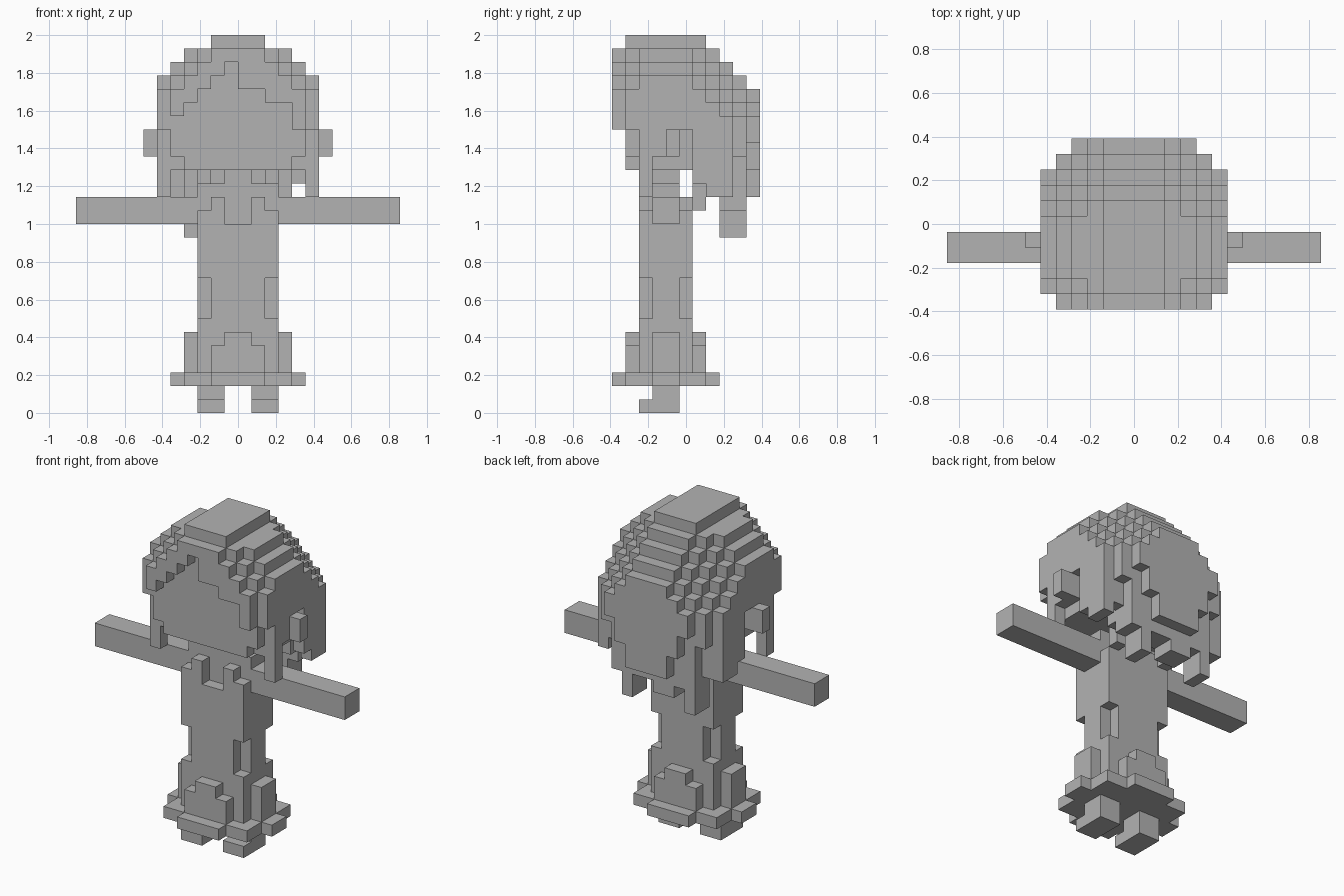
import bpy, bmesh, math

if "Cube" in bpy.data.objects:
    bpy.data.objects.remove(bpy.data.objects["Cube"])

U = 2 / 28          # edge of one block
DEPTH = 5.5         # blocks from the front to the middle

grey = bpy.data.materials.new("plain grey")
grey.diffuse_color = (0.45, 0.45, 0.45, 1)
grey.use_nodes = True
grey.node_tree.nodes["Principled BSDF"].inputs["Base Color"].default_value = grey.diffuse_color

parts = {}


def cells(x0, x1, y0, y1, z0, z1):
    return {(x, y, z) for x in range(x0, x1) for y in range(y0, y1) for z in range(z0, z1)}


def fill(name, *box):
    parts.setdefault(name, set()).update(cells(*box))


def cut(name, *box):
    parts[name] -= cells(*box)


def both(action, name, x0, x1, *rest):
    action(name, x0, x1, *rest)
    action(name, -x1, -x0, *rest)


# Legs and feet
for side, a, b in (("left", -3, -1), ("right", 1, 3)):
    fill(side + "_leg", a, b, 3, 5, 0, 2)
    fill(side + "_foot", a, b, 2, 3, 0, 1)

# Skirt: stepped round hem with bumps on each side
for w, y0, y1 in ((2, 0, 8), (3, 1, 7), (4, 1, 7), (5, 3, 5)):
    fill("skirt", -w, w, y0, y1, 2, 3)
for w, top in ((1, 6), (2, 5)):
    fill("skirt", -w, w, 1, 7, 3, top)
fill("skirt", -4, 4, 3, 5, 3, 6)

# Torso with notched waist corners
fill("torso", -3, 3, 2, 6, 3, 14)
for y in (2, 5):
    both(cut, "torso", 2, 3, y, y + 1, 7, 10)
    both(fill, "torso", 2, 3, y, y + 1, 14, 15)
    both(fill, "torso", 1, 2, y, y + 1, 14, 16)
fill("torso", -1, 1, 5, 6, 14, 16)

# Shoulders, neck and arms
fill("shoulders", -3, 3, 3, 5, 14, 17)
fill("neck", -1, 1, 3, 5, 17, 18)
fill("left_arm", -12, -3, 3, 5, 14, 16)
fill("right_arm", 3, 12, 3, 5, 14, 16)

# Head with clipped lower corners
fill("head", -5, 5, 1, 8, 18, 24)
both(cut, "head", 4, 5, 1, 2, 18, 19)

# Hair crown: each layer is a block stepped diagonally at its corners
fill("hair", -2, 2, 1, 7, 27, 28)
for z in range(18, 27):
    for w in range(2, 7):
        front = max(0, w - 2 - (26 - z)) if z > 23 else max(0, w - 5)
        back = min(11, 8 + (26 - z) - (w - 2))
        back = min(back, {5: 10, 6: 9}.get(w, 11))
        if w <= min(6, 4 + 26 - z):
            lo = front if z >= 24 else (8 if w < 6 else 2)
            if z in (21, 22, 23) and w == 6:
                lo = 1
            both(fill, "hair", w - 1, w, lo, back, z, z + 1)
            if w == 2:
                fill("hair", -1, 1, lo, back, z, z + 1)

# Fringe: hanging lengths across the forehead
for x, bottom in zip(range(-5, 5), (22, 23, 24, 25, 26, 24, 24, 23, 23, 21)):
    fill("hair", x, x + 1, 0, 1, bottom, 24)
    if bottom > 24:
        cut("hair", x, x + 1, 0, 1, 24, bottom)
        fill("head", x, x + 1, 1, 2, 24, bottom)

# Side locks and openings around the ears
both(cut, "hair", 5, 6, 3, 4, 18, 19)
both(cut, "hair", 5, 6, 4, 6, 18, 21)
both(fill, "hair", 5, 6, 2, 3, 16, 18)
both(fill, "hair", 5, 6, 6, 7, 17, 18)
both(fill, "hair", 5, 6, 7, 9, 16, 18)

# Back hair: stepped panel above ragged hanging ends
both(cut, "hair", 3, 4, 10, 11, 18, 20)
fill("hair", -2, 2, 10, 11, 16, 18)
both(cut, "hair", 4, 5, 9, 10, 18, 19)
fill("hair", -4, 4, 8, 10, 15, 18)
both(fill, "hair", 4, 5, 8, 9, 17, 18)
fill("hair", -5, -4, 8, 9, 16, 17)
fill("hair", -4, -3, 8, 10, 13, 15)
fill("hair", -2, 0, 8, 10, 14, 15)
fill("hair", 2, 3, 8, 10, 13, 15)
both(fill, "hair", 2, 4, 7, 8, 16, 18)
both(fill, "hair", 2, 3, 6, 7, 15, 18)

# Ears
fill("left_ear", -7, -5, 4, 5, 19, 21)
fill("right_ear", 5, 7, 4, 5, 19, 21)

# Turn each part's blocks into a skin, leaving out buried faces
taken = set().union(*parts.values())
used = set()
for name, blocks in parts.items():
    bm = bmesh.new()
    verts = {}
    blocks = blocks - used
    used |= blocks
    for c in sorted(blocks):
        for axis in range(3):
            for step in (0, 1):
                n = list(c)
                n[axis] += 2 * step - 1
                if tuple(n) in taken:
                    continue
                a, b = (axis + 1) % 3, (axis + 2) % 3
                ring = []
                for da, db in ((0, 0), (1, 0), (1, 1), (0, 1)):
                    p = list(c)
                    p[axis] += step
                    p[a] += da
                    p[b] += db
                    p = tuple(p)
                    if p not in verts:
                        verts[p] = bm.verts.new((p[0] * U, (p[1] - DEPTH) * U, p[2] * U))
                    ring.append(verts[p])
                bm.faces.new(ring if step else ring[::-1])
    bmesh.ops.dissolve_limit(bm, angle_limit=math.radians(1), verts=bm.verts, edges=bm.edges)
    mesh = bpy.data.meshes.new(name)
    bm.to_mesh(mesh)
    bm.free()
    mesh.materials.append(grey)
    bpy.context.collection.objects.link(bpy.data.objects.new(name, mesh))
